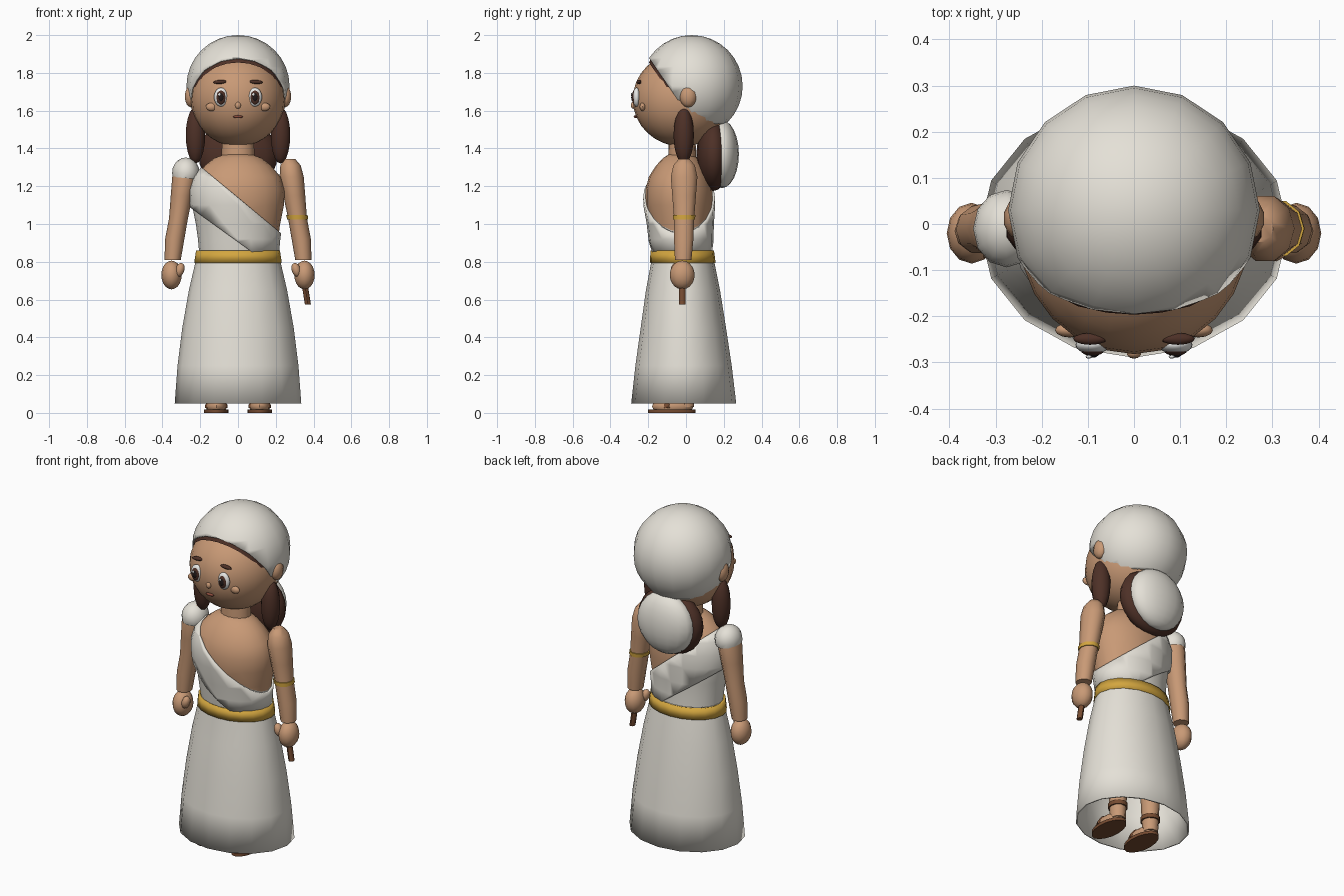
import bpy, bmesh, math
from mathutils import Vector

if "Cube" in bpy.data.objects:
    bpy.data.objects.remove(bpy.data.objects["Cube"])


def material(name, rgb):
    m = bpy.data.materials.new(name)
    m.diffuse_color = (*rgb, 1)
    m.use_nodes = True
    m.node_tree.nodes["Principled BSDF"].inputs["Base Color"].default_value = m.diffuse_color
    return m


SKIN = material("skin", (0.58, 0.32, 0.18))
CLOTH = material("white cloth", (0.78, 0.75, 0.68))
HAIR = material("dark hair", (0.075, 0.03, 0.02))
GOLD = material("gold", (0.65, 0.38, 0.05))
LEATHER = material("brown leather", (0.18, 0.07, 0.03))
EYE = material("eye white", (0.88, 0.88, 0.86))
BLACK = material("pupil black", (0.015, 0.01, 0.01))
LIP = material("lip", (0.25, 0.07, 0.045))


def finish(name, bm, mats, thickness=0, angle=50):
    bmesh.ops.recalc_face_normals(bm, faces=bm.faces)
    me = bpy.data.meshes.new(name)
    bm.to_mesh(me)
    bm.free()
    for m in mats:
        me.materials.append(m)
    ob = bpy.data.objects.new(name, me)
    bpy.context.collection.objects.link(ob)
    bpy.ops.object.select_all(action='DESELECT')
    ob.select_set(True)
    bpy.context.view_layer.objects.active = ob
    bpy.ops.object.shade_smooth_by_angle(angle=math.radians(angle))
    if thickness:
        s = ob.modifiers.new("thickness", 'SOLIDIFY')
        s.thickness, s.offset = thickness, -1
    return ob


def cut(bm, co, no, clear=True):
    """Slice along a plane; with clear, drop the side the normal points to."""
    bmesh.ops.bisect_plane(bm, geom=bm.verts[:] + bm.edges[:] + bm.faces[:],
                           plane_co=co, plane_no=no, clear_outer=clear)


def ball(name, mat, c, r, seg=16, rings=12, cuts=(), thickness=0, tilt=0):
    bm = bmesh.new()
    bmesh.ops.create_uvsphere(bm, u_segments=seg, v_segments=rings, radius=1)
    for v in bm.verts:
        p = Vector((v.co.x * r[0], v.co.y * r[1], v.co.z * r[2]))
        ca, sa = math.cos(tilt), math.sin(tilt)
        v.co = Vector((p.x * ca - p.z * sa, p.y, p.x * sa + p.z * ca)) + Vector(c)
    for co, no in cuts:
        cut(bm, co, no)
    return finish(name, bm, [mat], thickness)


def loft(rows, n, caps=True):
    """Stack of elliptical rings given as (z, rx, ry, cx, cy)."""
    bm = bmesh.new()
    rings = [[bm.verts.new((cx + rx * math.cos(2 * math.pi * i / n),
                            cy + ry * math.sin(2 * math.pi * i / n), z))
              for i in range(n)] for z, rx, ry, cx, cy in rows]
    for a, b in zip(rings, rings[1:]):
        for i in range(n):
            j = (i + 1) % n
            bm.faces.new((a[i], a[j], b[j], b[i]))
    if caps:
        bm.faces.new(rings[0])
        bm.faces.new(rings[-1])
    return bm


# torso: bare skin above the diagonal neckline, cloth below it
TORSO = [(0.84, .205, .155, 0, -.02), (0.92, .212, .16, 0, -.027), (1.0, .223, .166, 0, -.03),
         (1.1, .243, .178, 0, -.036), (1.18, .247, .178, 0, -.037), (1.25, .225, .16, 0, -.037),
         (1.31, .175, .125, 0, -.033), (1.35, .125, .09, 0, -.03), (1.37, .07, .06, 0, -.03)]
TOP = ((0, 0, 1.14), Vector((.83, 0, 1)).normalized())
LOW = ((0, 0, .905), Vector((-.72, 0, -1)).normalized())
bm = loft(TORSO, 20)
cut(bm, *TOP, clear=False)
for f in bm.faces:
    if (f.calc_center_median() - Vector(TOP[0])).dot(TOP[1]) < 0:
        f.material_index = 1
finish("torso", bm, [SKIN, CLOTH])

# sash: slightly larger shell between two slanted planes
bm = loft([(z, rx + .012, ry + .012, cx, cy) for z, rx, ry, cx, cy in TORSO], 20, False)
cut(bm, *TOP)
cut(bm, *LOW)
finish("sash", bm, [CLOTH], .014)

# skirt and belt
SKIRT = [(.05, .335, .278, 0, -.012), (.25, .32, .255, 0, -.013), (.45, .295, .226, 0, -.014),
         (.65, .26, .196, 0, -.016), (.8, .225, .167, 0, -.017), (.86, .208, .158, 0, -.02)]
finish("skirt", loft(SKIRT, 16, False), [CLOTH], .01)
finish("belt", loft([(.795, .232, .174, 0, -.017), (.86, .222, .168, 0, -.02)], 20, False),
       [GOLD], .015)

# neck and head
finish("neck", loft([(1.32, .09, .075, 0, -.02), (1.46, .083, .07, 0, -.02)], 16), [SKIN])
ball("head", SKIN, (0, -.02, 1.66), (.25, .262, .25), 24, 16)

# hair cap and head scarf, both opened by a slanted plane at the face
FACE = Vector((0, -.35, -.24)).normalized()
EDGE = Vector((0, -.2, 1.885))
ball("hair_cap", HAIR, (0, .03, 1.73), (.262, .26, .26), 24, 16,
     [(EDGE + FACE * .014, FACE), ((0, 0, 1.52), (0, 0, -1))])
ball("head_scarf", CLOTH, (0, .03, 1.73), (.273, .27, .27), 16, 16,
     [(EDGE, FACE), ((0, 0, 1.53), (0, 0, -1))], .008)

# hair bundle at the nape, wrapped in cloth at the back
ball("hair_bundle", HAIR, (0, .145, 1.365), (.21, .09, .19), 16, 12)
ball("bundle_wrap", CLOTH, (0, .19, 1.37), (.18, .09, .18), 16, 12)

# small face parts on the centre line
ball("nose", SKIN, (0, -.28, 1.628), (.016, .012, .018), 10, 8)
ball("mouth", LIP, (0, -.267, 1.568), (.027, .01, .008), 12, 6)

for s, side in ((-1, "right"), (1, "left")):
    # eye, brow, cheek, ear and side lock
    ball(side + "_eye", EYE, (s * .09, -.262, 1.672), (.037, .02, .05))
    ball(side + "_iris", HAIR, (s * .09, -.274, 1.67), (.025, .012, .037))
    ball(side + "_pupil", BLACK, (s * .09, -.281, 1.67), (.014, .009, .022), 12, 8)
    ball(side + "_eye_glint", EYE, (s * .09 - .008, -.288, 1.686), (.007, .004, .009), 8, 6)
    ball(side + "_brow", HAIR, (s * .095, -.249, 1.752), (.037, .013, .011), 12, 6, tilt=-s * .06)
    ball(side + "_cheek", SKIN, (s * .14, -.23, 1.62), (.031, .016, .022), 12, 8)
    ball(side + "_ear", SKIN, (s * .25, .012, 1.675), (.033, .046, .057), 10, 8)
    ball(side + "_side_lock", HAIR, (s * .225, -.012, 1.47), (.054, .054, .15), 10, 10)

    # arm, from wrist to shoulder
    arm = [(.81, .043, .046, s * .346, -.015), (.92, .051, .054, s * .335, -.012),
           (1.03, .05, .056, s * .315, -.01), (1.15, .058, .066, s * .298, -.01),
           (1.25, .064, .074, s * .284, -.01), (1.31, .054, .06, s * .278, -.01),
           (1.345, .028, .03, s * .274, -.01)]
    finish(side + "_arm", loft(arm, 10), [SKIN])
    ball(side + "_hand", SKIN, (s * .352, -.02, .73), (.054, .066, .076), 12, 10)
    ball(side + "_thumb", SKIN, (s * .308, -.055, .757), (.024, .026, .038), 8, 8, tilt=s * .3)

    # leg, foot and sandal
    x = s * .115
    finish(side + "_leg", loft([(.03, .042, .045, x, 0), (.25, .052, .055, x, 0),
                                (.6, .065, .065, x * .9, 0)], 10), [SKIN])
    ball(side + "_foot", SKIN, (x, -.07, .035), (.056, .11, .045), 12, 8,
         [((0, 0, .012), (0, 0, -1))])
    finish(side + "_sole", loft([(0, .066, .125, x, -.075), (.018, .066, .125, x, -.075)], 16),
           [LEATHER])
    finish(side + "_toe_strap", loft([(.025, .06, .03, x, -.1), (.045, .058, .028, x, -.1),
                                      (.083, .028, .022, x, -.1)], 12), [LEATHER])
    finish(side + "_ankle_strap", loft([(.1, .053, .056, x, 0), (.125, .053, .056, x, 0)], 12),
           [LEATHER])

# sleeve over the right shoulder
ball("shoulder_sleeve", CLOTH, (-.276, -.01, 1.27), (.073, .084, .082), 12, 10,
     [((0, 0, 1.215), (-.1, 0, -1))])

# gold band and short rod on the left arm
finish("arm_band", loft([(1.025, .055, .061, .315, -.01), (1.048, .057, .063, .312, -.01)], 10),
       [GOLD])
finish("rod", loft([(.575, .016, .018, .37, -.02), (.75, .016, .018, .342, -.02)], 8), [LEATHER])
